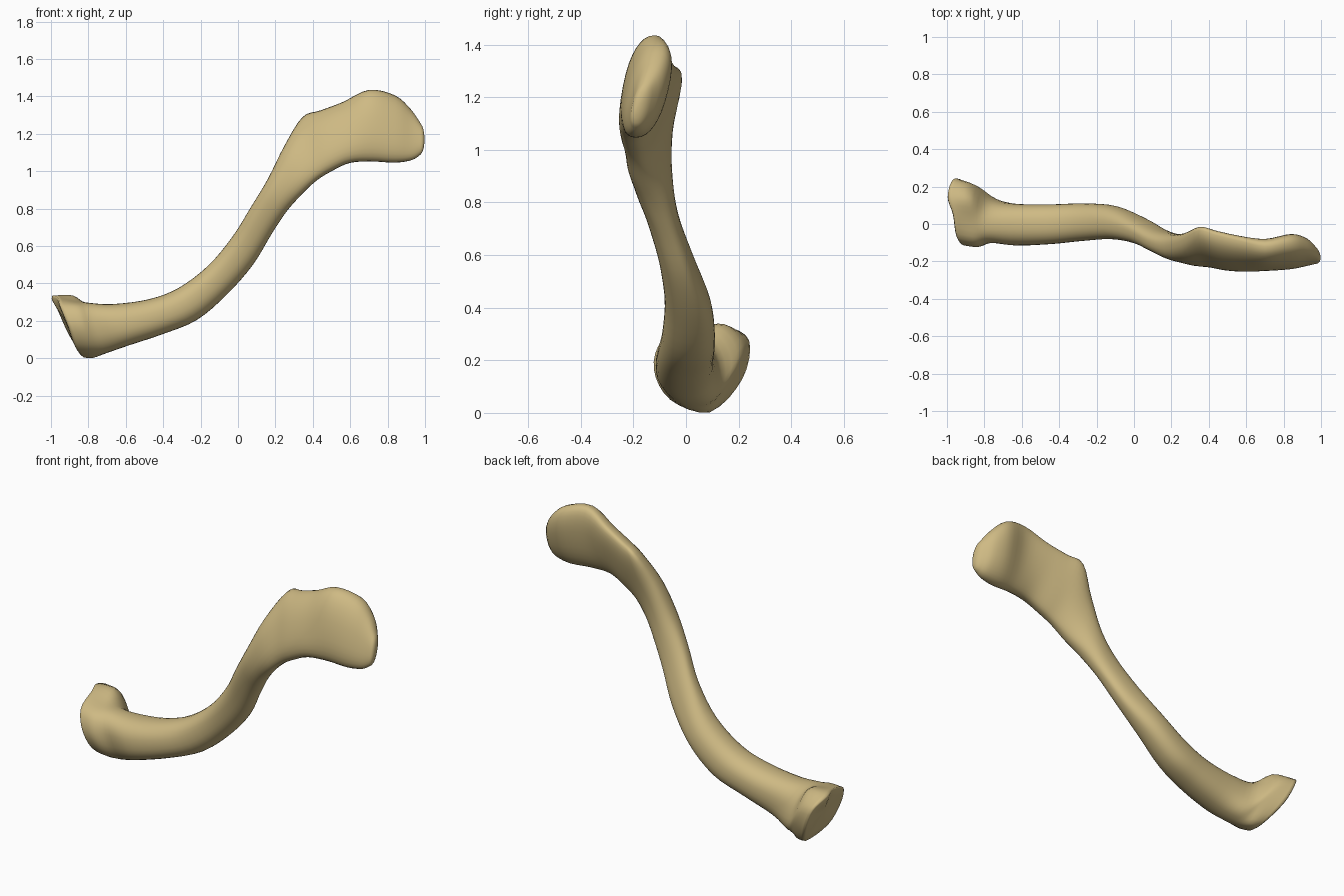
import bpy, bmesh, math
from mathutils import Vector

if "Cube" in bpy.data.objects:
    bpy.data.objects.remove(bpy.data.objects["Cube"])

# Bone sections: upper edge xyz, lower edge xyz, front and back half thickness
STATIONS = [
    (-.80, .00, .297, -.71, .03, .025, .115, .120),
    (-.67, .00, .290, -.59, .00, .067, .115, .108),
    (-.48, .00, .315, -.40, .00, .130, .107, .105),
    (-.32, .01, .375, -.22, .02, .205, .105, .095),
    (-.16, .00, .495, -.06, .02, .340, .090, .085),
    (-.03, -.035, .650, .08, -.01, .500, .080, .055),
    (.07, -.09, .810, .18, -.065, .665, .072, .052),
    (.16, -.115, .960, .26, -.115, .785, .080, .065),
    (.25, -.09, 1.140, .34, -.16, .875, .088, .063),
    (.345, -.035, 1.290, .42, -.18, .950, .095, .050),
    (.44, -.06, 1.325, .50, -.19, 1.000, .098, .052),
    (.56, -.09, 1.370, .60, -.20, 1.045, .090, .055),
    (.70, -.12, 1.435, .72, -.195, 1.052, .082, .065),
    (.84, -.105, 1.405, .84, -.19, 1.046, .080, .080),
    (.925, -.12, 1.330, .93, -.19, 1.060, .055, .065),
    (.977, -.15, 1.255, .977, -.19, 1.090, .035, .035),
]
# Flared inner end: rim and neck, eight points each from the top round the back
RIM = [(-.965, .05, .328), (-.995, .15, .330), (-.965, .24, .275), (-.90, .215, .13),
       (-.825, .095, .007), (-.86, -.055, .055), (-.90, -.115, .17), (-.945, -.075, .28)]
NECK = [(-.875, .03, .312), (-.88, .14, .333), (-.865, .21, .25), (-.80, .17, .12),
        (-.775, .085, .003), (-.80, -.06, .05), (-.83, -.122, .165), (-.86, -.09, .275)]
TIP = Vector((.997, -.18, 1.17))


def spline(p0, p1, p2, p3, t):
    return 0.5 * (2 * p1 + (p2 - p0) * t + (2 * p0 - 5 * p1 + 4 * p2 - p3) * t * t
                  + (3 * p1 - p0 - 3 * p2 + p3) * t ** 3)


def round_ring(pts, steps=4):
    pts = [Vector(p) for p in pts]
    n = len(pts)
    return [spline(pts[i - 1], pts[i], pts[(i + 1) % n], pts[(i + 2) % n], s / steps)
            for i in range(n) for s in range(steps)]


def full(v):
    # slightly boxier than a circle
    return math.copysign(abs(v) ** .86, v)


def section(ux, uy, uz, lx, ly, lz, front, back):
    up, low = Vector((ux, uy, uz)), Vector((lx, ly, lz))
    ring = []
    for k in range(32):
        a = 2 * math.pi * k / 32
        s = full(math.sin(a))
        ring.append((up + low) / 2 + (up - low) / 2 * full(math.cos(a))
                    + Vector((0, s * (back if s > 0 else front), 0)))
    return ring


# Smooth rings along the whole length
keys = [round_ring(RIM), round_ring(NECK)] + [section(*s) for s in STATIONS]
rings = []
last = len(keys) - 1
for i in range(last):
    a, b, c, d = keys[max(i - 1, 0)], keys[i], keys[i + 1], keys[min(i + 2, last)]
    for s in range(4):
        rings.append([spline(*p, s / 4) for p in zip(a, b, c, d)])
rings.append(keys[-1])

# Nearly flat joint face with a softened rim on the flared end
mid = sum(rings[0], Vector()) / 32
out = Vector((-.9, -.06, -.43)).normalized()
caps = [[mid + (p - mid) * f + out * h for p in rings[0]]
        for f, h in ((.35, .004), (.7, .008), (.93, .007))]
# Rounded outer end
mid_end = sum(rings[-1], Vector()) / 32
nose = [[mid_end + (p - mid_end) * f + (TIP - mid_end) * h for p in rings[-1]]
        for f, h in ((.85, .4), (.6, .75), (.3, .94))]
rings = caps + rings + nose

bm = bmesh.new()
loops = [[bm.verts.new(p) for p in r] for r in rings]
for r, q in zip(loops, loops[1:]):
    for k in range(32):
        j = (k + 1) % 32
        bm.faces.new((r[k], r[j], q[j], q[k]))
for loop, point in ((loops[0], mid + out * .003), (loops[-1], TIP)):
    v = bm.verts.new(point)
    for k in range(32):
        bm.faces.new((loop[k], loop[(k + 1) % 32], v))
bmesh.ops.recalc_face_normals(bm, faces=bm.faces)
mesh = bpy.data.meshes.new("collar_bone")
bm.to_mesh(mesh)
bm.free()

bone = bpy.data.objects.new("collar_bone", mesh)
bpy.context.collection.objects.link(bone)
mat = bpy.data.materials.new("bone tan")
mat.diffuse_color = (.62, .49, .23, 1)
mat.use_nodes = True
mat.node_tree.nodes["Principled BSDF"].inputs["Base Color"].default_value = mat.diffuse_color
mesh.materials.append(mat)
bpy.context.view_layer.objects.active = bone
bone.select_set(True)
bpy.ops.object.shade_smooth_by_angle(angle=math.radians(100))
